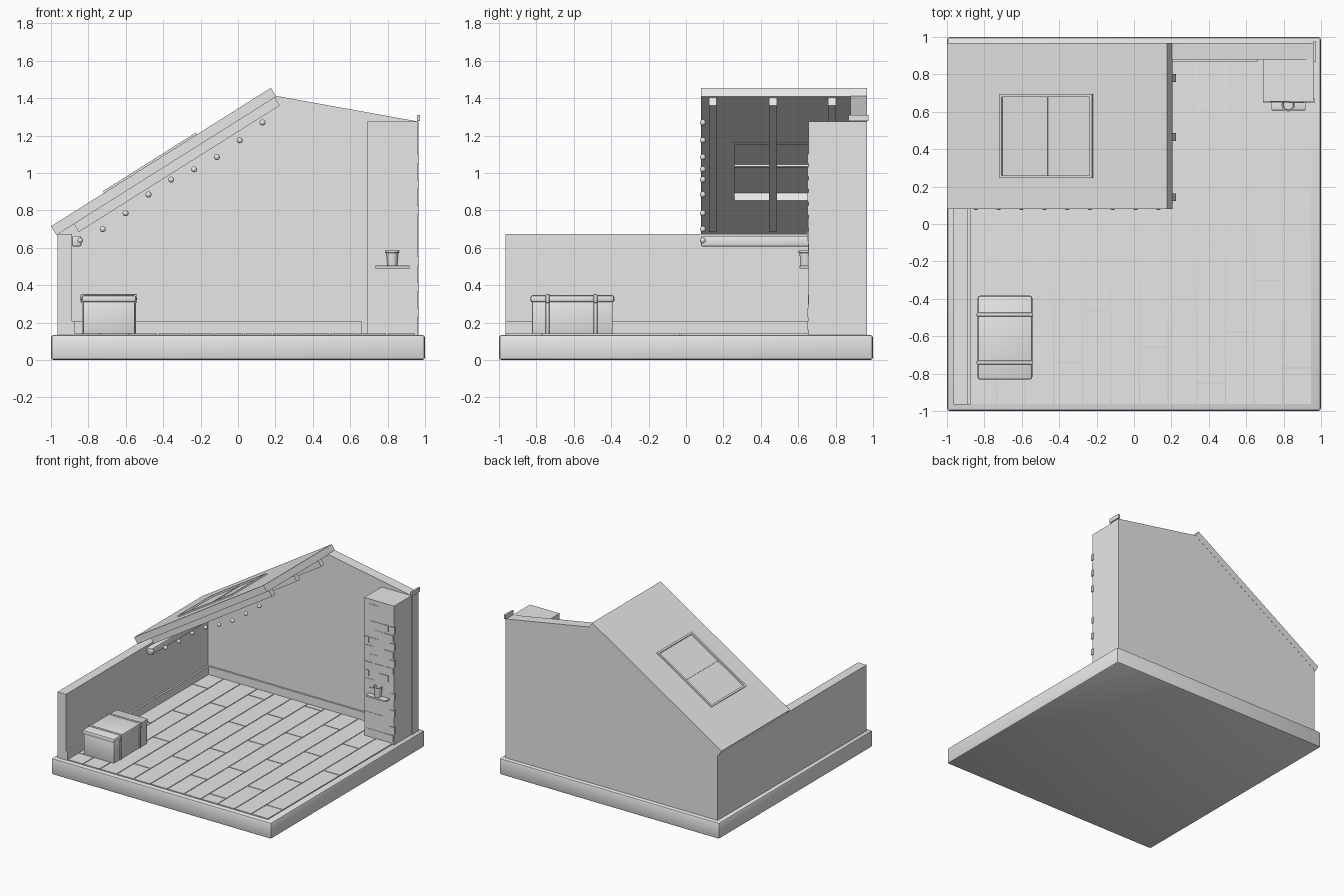
import bpy, bmesh, math, random
from mathutils import Matrix, Vector

random.seed(4)
if "Cube" in bpy.data.objects:
    bpy.data.objects.remove(bpy.data.objects["Cube"])

grey = bpy.data.materials.new("light_grey")
grey.use_nodes = True
grey.diffuse_color = (0.8, 0.8, 0.8, 1)
grey.node_tree.nodes["Principled BSDF"].inputs["Base Color"].default_value = (0.8, 0.8, 0.8, 1)


def finish(name, bm, matrix=None, smooth=False):
    bmesh.ops.recalc_face_normals(bm, faces=bm.faces)
    mesh = bpy.data.meshes.new(name)
    bm.to_mesh(mesh)
    bm.free()
    mesh.materials.append(grey)
    obj = bpy.data.objects.new(name, mesh)
    bpy.context.collection.objects.link(obj)
    if matrix:
        obj.matrix_world = matrix
    bpy.ops.object.select_all(action="DESELECT")
    bpy.context.view_layer.objects.active = obj
    obj.select_set(True)
    if smooth:
        bpy.ops.object.shade_smooth_by_angle(angle=math.radians(40))
    return obj


def add_box(bm, x, y, z, bevel=0, segments=2):
    """Add a box given its (min, max) span on each axis."""
    size = [s[1] - s[0] for s in (x, y, z)]
    mid = [(s[0] + s[1]) / 2 for s in (x, y, z)]
    m = Matrix.Translation(mid) @ Matrix.Diagonal((*size, 1))
    verts = bmesh.ops.create_cube(bm, size=1, matrix=m)["verts"]
    if bevel:
        edges = list({e for v in verts for e in v.link_edges})
        bmesh.ops.bevel(bm, geom=edges, offset=bevel, segments=segments,
                        affect="EDGES", profile=0.5)


def boxes(name, spans, bevel=0, matrix=None):
    bm = bmesh.new()
    for s in spans:
        add_box(bm, *s, bevel=bevel)
    return finish(name, bm, matrix, smooth=bevel > 0)


# Base and floor boards
boxes("base", [((-1, 1), (-1, 1), (0, 0.135))], bevel=0.016)
bm = bmesh.new()
GAP, WIDTH, LENGTH = 0.003, 0.153, 0.74
for i in range(12):
    x = -0.888 + i * WIDTH
    y = -0.965
    end = y + 0.07 + LENGTH * ((i * 0.37 + 0.1) % 1)
    while y < 0.88:
        end = min(end, 0.88)
        add_box(bm, (x + GAP, x + WIDTH - GAP), (y + GAP, end - GAP), (0.13, 0.143))
        y, end = end, end + LENGTH
finish("floor_boards", bm)

# Walls
boxes("left_wall", [((-0.965, -0.888), (-0.965, 0.965), (0.13, 0.675))])
bm = bmesh.new()
outline = [(-0.965, 0.13), (0.965, 0.13), (0.965, 1.275), (0.2, 1.413), (-0.965, 0.675)]
face = bm.faces.new([bm.verts.new((x, 0.88, z)) for x, z in outline])
side = bmesh.ops.extrude_face_region(bm, geom=[face])["geom"]
bmesh.ops.translate(bm, vec=(0, 0.087, 0),
                    verts=[v for v in side if isinstance(v, bmesh.types.BMVert)])
finish("back_wall", bm)
boxes("skirting", [((-0.888, 0.66), (0.865, 0.88), (0.13, 0.21)),
                   ((-0.888, -0.873), (-0.965, 0.88), (0.13, 0.21))])
boxes("ridge_end_trim", [((0.957, 0.972), (0.87, 0.976), (1.277, 1.311))])

# Roof parts share a sloped frame: x runs up the slope, z points off the roof
slope = Matrix.Translation((-1, 0, 0.715)) @ Matrix.Rotation(-math.radians(32.2), 4, "Y")
roof = boxes("roof_slab", [((0, 1.389), (0.08, 0.968), (-0.055, 0))], matrix=slope)
U, V, F = (0.335, 0.922), (0.245, 0.695), 0.015
cutter = boxes("window_cutter", [(U, V, (-0.2, 0.2))], matrix=slope)
cutter.hide_render = True
bpy.context.view_layer.objects.active = roof
cut = roof.modifiers.new("window_hole", "BOOLEAN")
cut.operation, cut.object, cut.solver = "DIFFERENCE", cutter, "EXACT"
bpy.ops.object.modifier_apply(modifier=cut.name)
bpy.data.objects.remove(cutter)

depth = (-0.056, 0.011)
boxes("window_frame", [((U[0], U[0] + F), V, depth), ((U[1] - F, U[1]), V, depth),
                       (U, (V[0], V[0] + F), depth), (U, (V[1] - F, V[1]), depth)],
      matrix=slope)
boxes("window_pane", [((U[0] + F, U[1] - F), (V[0] + F, V[1] - F), (-0.01, -0.003))],
      matrix=slope)
boxes("window_bar", [((0.622, 0.636), (V[0] + F, V[1] - F), (-0.022, 0.001))], matrix=slope)
boxes("rafters", [((0.11, 1.38), (y - 0.021, y + 0.021), (-0.105, -0.055))
                  for y in (0.143, 0.465, 0.78)], matrix=slope)
boxes("wall_plate", [((-0.888, -0.838), (0.08, 0.88), (0.608, 0.662))], bevel=0.008)

# Row of bulbs along the roof edge
bm = bmesh.new()
heights = (0.64, 0.7, 0.785, 0.885, 0.965, 1.02, 1.085, 1.175, 1.27)
for i, z in enumerate(heights):
    bmesh.ops.create_uvsphere(bm, u_segments=16, v_segments=10, radius=0.016,
                              matrix=Matrix.Translation((-0.845 + i * 0.122, 0.09, z)))
finish("bulbs", bm, smooth=True)

# Chimney with bricks standing out of its front
boxes("chimney", [((0.69, 0.96), (0.655, 0.885), (0.13, 1.275))])
bm = bmesh.new()
for row in range(16):
    z = 0.16 + row * 0.0685
    x = 0.695 - (0.045 if row % 2 else 0)
    while x < 0.95:
        left, right = max(x, 0.691), min(x + 0.08, 0.967)
        if right - left > 0.02 and random.random() < 0.6:
            front = 0.655 - random.uniform(0.002, 0.008)
            add_box(bm, (left, right), (front, 0.67), (z, z + 0.05))
        x += 0.09
finish("chimney_bricks", bm)

# Shelf and cup
boxes("shelf", [((0.735, 0.917), (0.608, 0.66), (0.49, 0.505))], bevel=0.003)
bm = bmesh.new()
profile = [(0, 0.505), (0.026, 0.505), (0.031, 0.572), (0.036, 0.574), (0.036, 0.586),
           (0.029, 0.586), (0.026, 0.55), (0, 0.55)]
points = [bm.verts.new((r, 0, z)) for r, z in profile]
edges = [bm.edges.new(pair) for pair in zip(points, points[1:])]
bmesh.ops.spin(bm, geom=points + edges, cent=(0, 0, 0), axis=(0, 0, 1),
               angle=math.tau, steps=24, use_duplicate=False)
bmesh.ops.remove_doubles(bm, verts=bm.verts, dist=0.0001)
finish("cup", bm, Matrix.Translation((0.825, 0.638, 0)), smooth=True)

# Chest with lid and straps
boxes("chest_body", [((-0.828, -0.552), (-0.823, -0.392), (0.14, 0.315))], bevel=0.006)
boxes("chest_lid", [((-0.836, -0.544), (-0.832, -0.383), (0.308, 0.347))], bevel=0.013)
straps = []
for y in (-0.74, -0.484):
    span = (y - 0.01, y + 0.01)
    straps += [((-0.834, -0.546), span, (0.14, 0.315)), ((-0.841, -0.539), span, (0.306, 0.352))]
boxes("chest_straps", straps, bevel=0.004)
